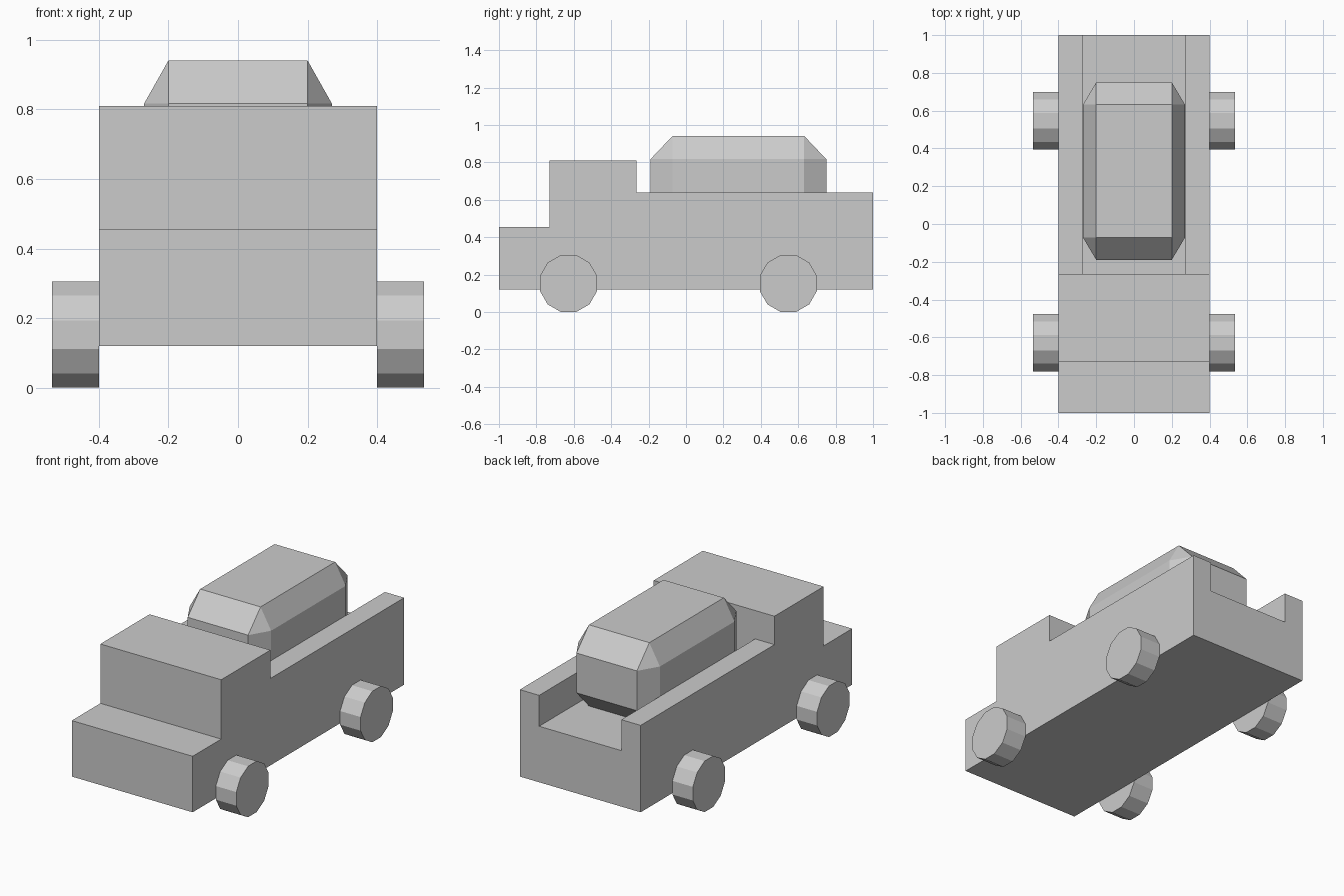
import bpy, bmesh, math
from itertools import product
from mathutils import Matrix, Vector

default = bpy.data.objects.get("Cube")
if default:
    bpy.data.objects.remove(default, do_unlink=True)

GREY = (0.6, 0.6, 0.6, 1)
paint = bpy.data.materials.new("plain_grey")
paint.use_nodes = True
paint.diffuse_color = GREY
paint.node_tree.nodes["Principled BSDF"].inputs["Base Color"].default_value = GREY


def finish(name, bm):
    """Turn a bmesh into a flat-shaded grey object."""
    bmesh.ops.recalc_face_normals(bm, faces=bm.faces)
    mesh = bpy.data.meshes.new(name)
    bm.to_mesh(mesh)
    bm.free()
    mesh.materials.append(paint)
    obj = bpy.data.objects.new(name, mesh)
    bpy.context.collection.objects.link(obj)
    return obj


def extrude_profile(name, profile, x0, x1):
    """Extrude a (y, z) outline along x."""
    bm = bmesh.new()
    face = bm.faces.new([bm.verts.new((x0, y, z)) for y, z in profile])
    out = bmesh.ops.extrude_face_region(bm, geom=[face])
    moved = [v for v in out["geom"] if isinstance(v, bmesh.types.BMVert)]
    bmesh.ops.translate(bm, verts=moved, vec=(x1 - x0, 0, 0))
    return finish(name, bm)


def chamfered_box(name, centre, half, cut):
    """Box with every edge and corner cut off flat."""
    bm = bmesh.new()
    for signs in product((-1, 1), repeat=3):
        for axis in range(3):
            p = [half[i] - (0 if i == axis else cut[i]) for i in range(3)]
            bm.verts.new([centre[i] + signs[i] * p[i] for i in range(3)])
    bmesh.ops.convex_hull(bm, input=bm.verts)
    bmesh.ops.dissolve_limit(bm, angle_limit=math.radians(1),
                             verts=bm.verts, edges=bm.edges)
    return finish(name, bm)


# Body: stepped outline of hood, cab and bed sides
HOOD, RAIL, ROOF, FLOOR = 0.455, 0.64, 0.81, 0.12
CAB_FRONT, CAB_BACK = -0.73, -0.265
body = extrude_profile("truck_body", [
    (-1, FLOOR), (1, FLOOR), (1, RAIL), (CAB_BACK, RAIL),
    (CAB_BACK, ROOF), (CAB_FRONT, ROOF), (CAB_FRONT, HOOD), (-1, HOOD)], -0.4, 0.4)

# Open-ended bed cut down to hood height
cutter = extrude_profile("bed_cutter", [
    (CAB_BACK, HOOD), (1.2, HOOD), (1.2, 1), (CAB_BACK, 1)], -0.272, 0.272)
cutter.hide_render = True
cut = body.modifiers.new("bed", "BOOLEAN")
cut.operation = "DIFFERENCE"
cut.solver = "EXACT"
cut.object = cutter
bpy.context.view_layer.objects.active = body
bpy.ops.object.modifier_apply(modifier=cut.name)
bpy.data.objects.remove(cutter, do_unlink=True)

# Cargo lying in the bed
chamfered_box("cargo", (0, 0.28, 0.698), (0.27, 0.47, 0.243), (0.07, 0.118, 0.124))

# Twelve-sided wheels, flat side down
APOTHEM, WIDTH, SIDES = 0.1525, 0.135, 12
for end, y in (("front", -0.628), ("rear", 0.547)):
    for side, s in (("left", 1), ("right", -1)):
        bm = bmesh.new()
        radius = APOTHEM / math.cos(math.pi / SIDES)
        place = (Matrix.Translation(Vector((s * (0.4 + WIDTH / 2), y, APOTHEM)))
                 @ Matrix.Rotation(math.pi / 2, 4, "Y")
                 @ Matrix.Rotation(math.pi / SIDES, 4, "Z"))
        bmesh.ops.create_cone(bm, cap_ends=True, segments=SIDES, radius1=radius,
                              radius2=radius, depth=WIDTH, matrix=place)
        finish(f"{end}_{side}_wheel", bm)
